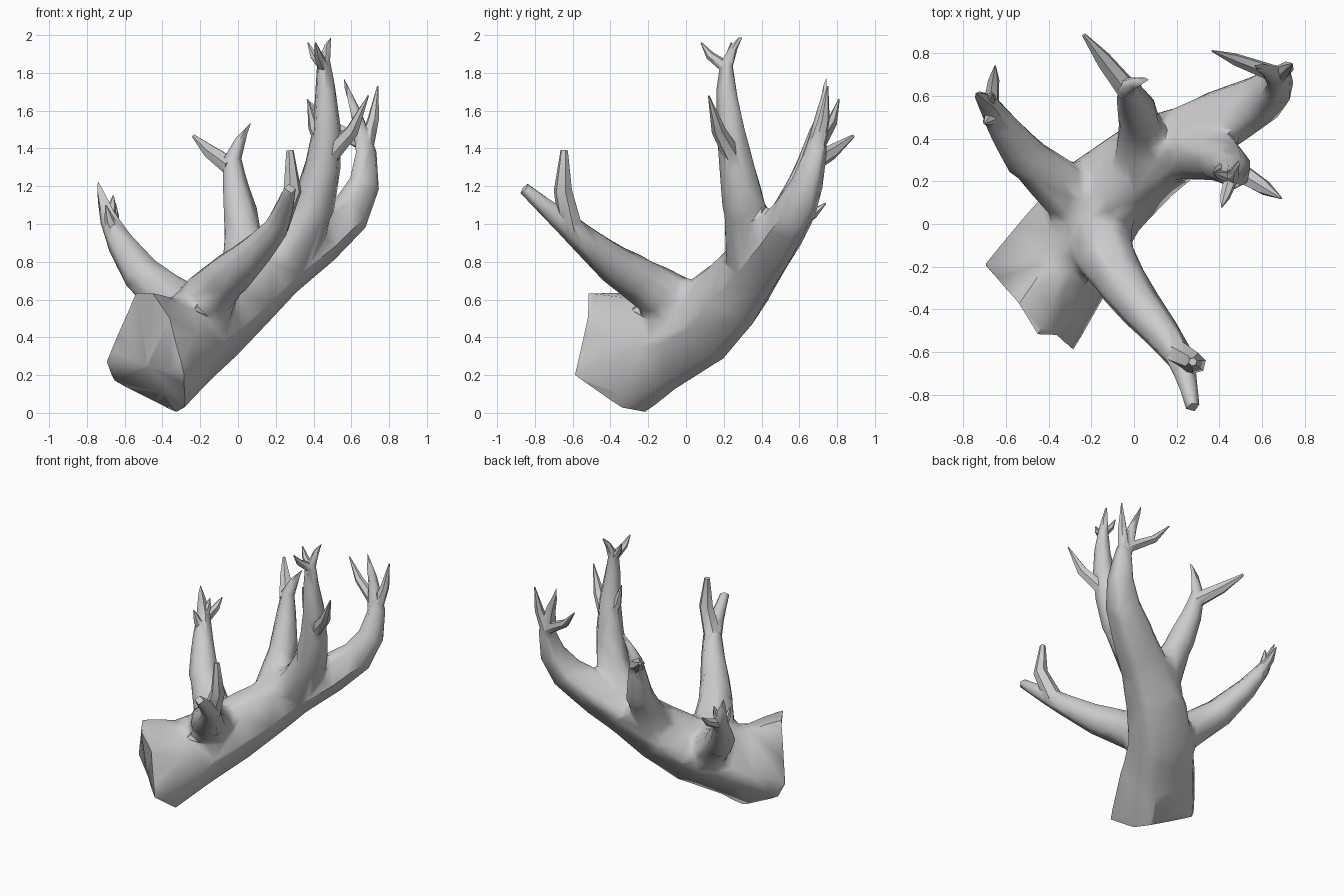
import bpy, bmesh, math
from mathutils import Vector as V

if "Cube" in bpy.data.objects:
    bpy.data.objects.remove(bpy.data.objects["Cube"])


def along(pts, t):
    """Point on a smooth curve passing through pts, t from 0 to 1."""
    s = t * (len(pts) - 1)
    i = min(int(s), len(pts) - 2)
    f = s - i
    b, c = pts[i], pts[i + 1]
    a = pts[i - 1] if i else b * 2 - c
    d = pts[i + 2] if i + 2 < len(pts) else c * 2 - b
    return b + ((c - a) * f + (a * 2 - b * 5 + c * 4 - d) * f * f
                + (b * 3 - c * 3 + d - a) * f ** 3) / 2


def tube(name, pts, r0, r1=.006, power=1.1, steps=2, sides=7, rim=None):
    """Tapered limb along the curve; rim replaces the first ring."""
    n = (len(pts) - 1) * steps + 1
    P = [along(pts, i / (n - 1)) for i in range(n)]
    d = (P[1] - P[0]).normalized()
    u = d.cross(V((.3, .2, 1))).normalized()
    angles = [2 * math.pi * i / sides for i in range(sides)]
    if rim:
        v = d.cross(u)
        turn = lambda q: math.atan2((q - P[0]).dot(v), (q - P[0]).dot(u))
        rim = sorted(map(V, rim), key=turn)
        angles = [turn(q) for q in rim]
    m = len(angles)
    bm = bmesh.new()
    rings = []
    for i, p in enumerate(P):
        d = (P[min(i + 1, n - 1)] - P[max(i - 1, 0)]).normalized()
        u = (u - d * u.dot(d)).normalized()
        v = d.cross(u)
        r = r1 + (r0 - r1) * (1 - i / (n - 1)) ** power
        ring = [p + (u * math.cos(a) + v * math.sin(a)) * r for a in angles]
        rings.append([bm.verts.new(q) for q in (rim if rim and i == 0 else ring)])
    for a, b in zip(rings, rings[1:]):
        for k in range(m):
            j = (k + 1) % m
            bm.faces.new((a[k], a[j], b[j], b[k]))
    for ring, c in ((rings[0], P[0]), (rings[-1], P[-1])):
        cv = bm.verts.new(c)
        for k in range(m):
            bm.faces.new((ring[k], ring[(k + 1) % m], cv))
    bmesh.ops.triangulate(bm, faces=bm.faces[:])
    bmesh.ops.recalc_face_normals(bm, faces=bm.faces[:])
    me = bpy.data.meshes.new(name)
    bm.to_mesh(me)
    bm.free()
    ob = bpy.data.objects.new(name, me)
    bpy.context.collection.objects.link(ob)
    return ob


def modify(kind, **settings):
    """Add a modifier to the tree and apply it."""
    mod = tree.modifiers.new(kind, kind)
    for key, value in settings.items():
        setattr(mod, key, value)
    bpy.context.view_layer.objects.active = tree
    bpy.ops.object.modifier_apply(modifier=mod.name)


def weld(limb):
    limb.hide_render = True
    modify('BOOLEAN', operation='UNION', solver='EXACT', object=limb)
    bpy.data.objects.remove(limb)


def branch(name, pts, r0, r1=.006):
    path = [V(p) for p in pts]
    weld(tube(name, path, r0, r1))
    return path


def twig(parent, t, tip, r, bend=.65, end=.004):
    """Twig that leaves the parent at t, first outwards and then up to its tip."""
    a, c = along(parent, t), V(tip)
    mid = a + V(((c.x - a.x) * bend, (c.y - a.y) * bend, (c.z - a.z) * .48))
    weld(tube("twig", [a, mid, c], r, end, power=.6, steps=1, sides=6))


# leaning trunk with a ragged cut end, running up into the main limb
rim = [(-.285, -.595, .2), (-.36, -.52, .5), (-.45, -.52, .635), (-.54, -.37, .64),
       (-.70, -.19, .27), (-.66, -.16, .17), (-.33, -.21, .003), (-.28, -.35, .03)]
main = [V(p) for p in ((-.48, -.4, .25), (-.14, .12, .49), (.22, .38, .79),
                       (.59, .58, 1.06), (.675, .69, 1.38), (.55, .745, 1.79))]
tree = tube("tree", main, .285, power=1, rim=rim)

# four branches
tall = branch("tall_branch", [(.2, .36, .76), (.4, .31, 1.1), (.47, .24, 1.5),
                              (.455, .215, 1.84), (.5, .31, 2.01)], .16)
back = branch("back_branch", [(.05, .28, .65), (.02, .52, 1.02), (-.03, .64, 1.34),
                              (.08, .68, 1.56)], .15)
left = branch("left_branch", [(-.2, .06, .48), (-.51, .32, .74), (-.68, .56, 1.02),
                              (-.745, .61, 1.24)], .16)
front = branch("front_branch", [(-.2, .06, .48), (-.14, -.14, .64), (.02, -.38, .79),
                                (.21, -.62, .99), (.275, -.86, 1.19)], .19, .033)

# soften the crotches where branches leave the trunk, then return to low poly
modify('REMESH', mode='VOXEL', voxel_size=.014)
crotches = [((.27, .36, .95), .25), ((.02, .42, .82), .22),
            ((-.36, .18, .6), .24), ((-.16, -.1, .58), .27)]
bm = bmesh.new()
bm.from_mesh(tree.data)
for centre, reach in crotches:
    near = [v for v in bm.verts if (v.co - V(centre)).length < reach]
    for _ in range(25):
        bmesh.ops.smooth_vert(bm, verts=near, factor=.5,
                              use_axis_x=True, use_axis_y=True, use_axis_z=True)
bm.to_mesh(tree.data)
bm.free()
modify('DECIMATE', ratio=900 / (2 * len(tree.data.polygons)))

# twigs
twig(main, .81, (.74, .75, 1.73), .045)
twig(main, .82, (.365, .81, 1.66), .042)
twig(tall, .74, (.41, .08, 1.96), .034)
twig(tall, .74, (.37, .24, 1.96), .03)
twig(tall, .39, (.69, .12, 1.68), .055)
twig(tall, .43, (.37, .24, 1.65), .045)
twig(back, .62, (-.235, .885, 1.465), .055, bend=.55, end=.01)
twig(left, .64, (-.65, .74, 1.11), .04)
twig(left, .58, (-.7, .47, 1.1), .04)
twig(left, .68, (-.66, .61, 1.15), .035)
twig(front, .74, (.275, -.645, 1.39), .065, bend=1.2, end=.02)

# smooth bark, sharp cut end
bpy.ops.object.select_all(action='DESELECT')
tree.select_set(True)
bpy.context.view_layer.objects.active = tree
bpy.ops.object.shade_smooth_by_angle(angle=math.radians(55))
